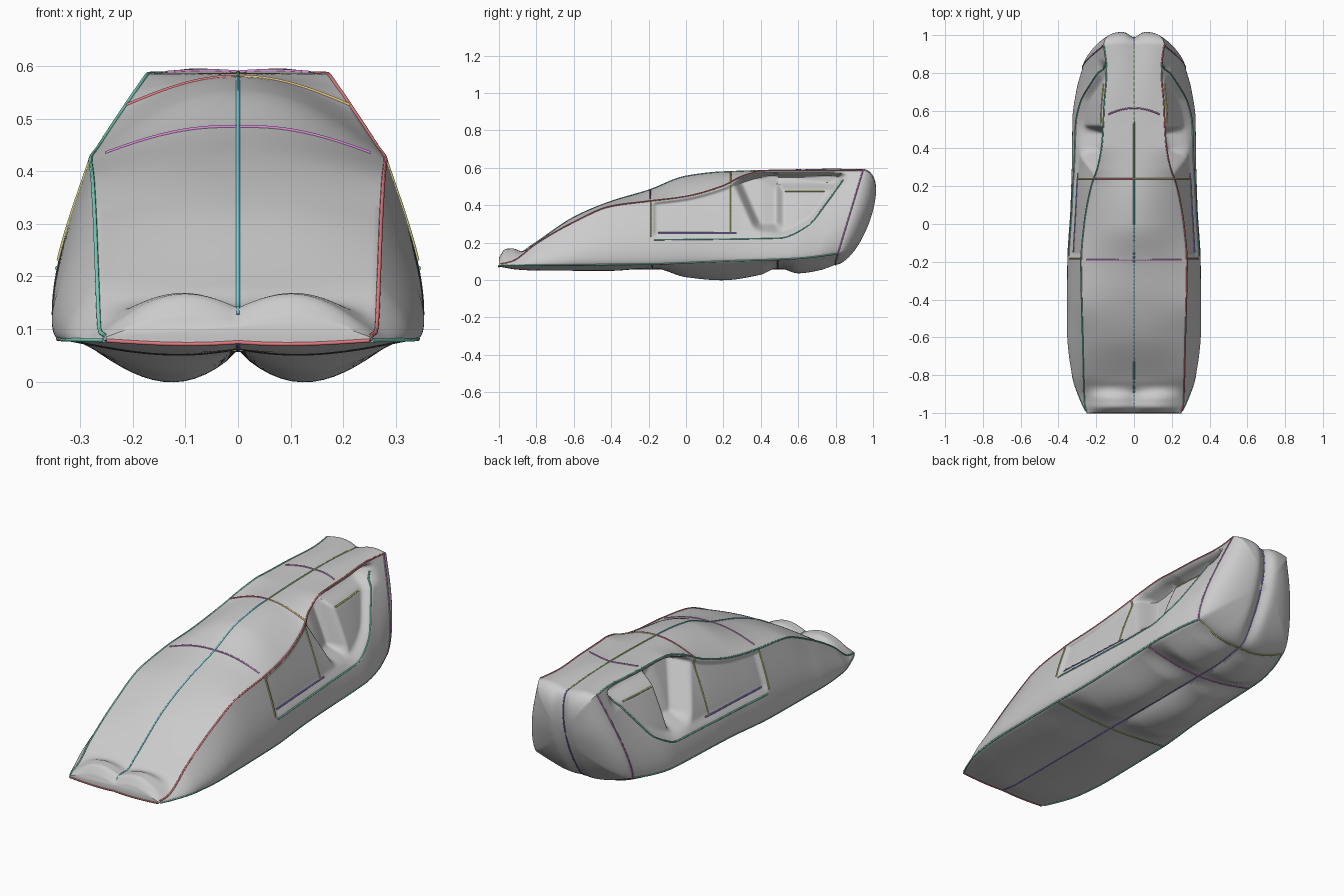
import bpy, bmesh, math
from mathutils import Vector

if "Cube" in bpy.data.objects:
    bpy.data.objects.remove(bpy.data.objects["Cube"])

# Smooth key interpolation and ramp helpers
def keys(*flat):
    xs, ys = flat[::2], flat[1::2]
    n = len(xs)
    d = [(ys[i + 1] - ys[i]) / (xs[i + 1] - xs[i]) for i in range(n - 1)]
    m = [d[0]] + [0 if a * b <= 0 else 2 * a * b / (a + b) for a, b in zip(d, d[1:])] + [d[-1]]
    def f(x):
        x = min(max(x, xs[0]), xs[-1])
        i = 0
        while i < n - 2 and x > xs[i + 1]:
            i += 1
        h = xs[i + 1] - xs[i]
        t = (x - xs[i]) / h
        return (ys[i] * (1 + 2 * t) * (1 - t) ** 2 + m[i] * h * t * (1 - t) ** 2
                + ys[i + 1] * t * t * (3 - 2 * t) + m[i + 1] * h * t * t * (t - 1))
    return f

def ramp(x, w):
    t = min(max(x / w + 0.5, 0), 1)
    return t * t * (3 - 2 * t)

# Body outlines along the length
sill_x = keys(-1, .25, -.95, .275, -.8, .325, -.6, .342, -.2, .34, .1, .325, .55, .322, .7, .30, .8, .265)
sill_z = keys(-1, .078, -.2, .085, .2, .10, .6, .115, .8, .14)
rail_x = keys(-1, .25, -.95, .262, -.6, .272, -.2, .28, 0, .264, .2, .227, .3, .193, .42, .17, .6, .158, .7, .145, .8, .16)
rail_z = keys(-1, .085, -.93, .10, -.8, .195, -.6, .31, -.4, .395, -.2, .422, 0, .448, .2, .505, .3, .555, .42, .585, .8, .586)
top_z = keys(-1, .105, -.96, .14, -.9, .14, -.83, .182, -.6, .335, -.4, .42, -.2, .48, 0, .555, .2, .578, .6, .588, .8, .572)
top_lobe = keys(-1, .02, -.97, .038, -.93, .038, -.85, 0, -.5, .005, .5, 0, .7, .012, .8, .016)
keel_z = keys(-1, .075, -.9, .062, .6, .06, .8, .085)
keel_lobe = keys(-1, .005, -.8, .018, -.4, .02, -.18, .005, 0, .058, .2, .078, .4, .05, .49, .01, .6, .045, .72, .04, .8, .02)
fender = keys(-.2, .235, .5, .245, .65, .31, .75, .43, .85, .57)

def inset(y, z, t):
    edge = ramp(.95 - t, .06)
    door = ramp(y + .17, .03) * ramp(z - fender(y), .05) * ramp(.84 - y, .05)
    lean = .27 + max(0, .53 - z) * .45
    intake = ramp(y - lean, .06) * ramp(.5 - y, .05) * ramp(z - .28, .06)
    slot = ramp(y - .42, .06) * ramp(.82 - y, .12) * ramp(z - .5, .06)
    return edge * (.016 * door + max(.09 * intake, .055 * slot)
                   + .02 * door * ramp(y - .45, .12))

# Half-section point: part 0 underside, 1 side, 2 roof
def P(u, part, t):
    xe, ze, xr, zr = sill_x(u), sill_z(u), rail_x(u), rail_z(u)
    if part == 0:
        x = xe * t
        z = keel_z(u) + (ze - keel_z(u)) * t - keel_lobe(u) * math.sin(math.pi * t ** .85)
    elif part == 1:
        x = xe + (xr - xe) * t + min(.028, .12 * (zr - ze)) * math.sin(math.pi * t ** .65)
        z = ze + (zr - ze) * t
    else:
        x = xr * (1 - t)
        z = zr + (top_z(u) - zr) * math.sin(math.pi / 2 * t) + top_lobe(u) * math.sin(math.pi * t)
    y = u + ramp(u - .65, .3) * max(0, z - .1) * .3
    if part == 1:
        x = max(.09, x - inset(y, z, t))
    return Vector((x, y, z))

# Rounded tail: shrink the last section towards an oval and push it backwards
def tail(p, k):
    c = Vector((0, .8 + .25 * .3, .35))
    d = p - c
    r = 1 / math.sqrt((d.x / .24) ** 2 + (d.z / .24) ** 2)
    oval = Vector((d.x * r, d.z * r * .3, d.z * r))
    q = c + oval.lerp(d, k ** 1.5) * k
    q.y += .112 * math.sqrt(max(0, 1 - k * k)) - .03 * (1 - k ** 6) * math.exp(-(q.x / .035) ** 2)
    q.y += .012 * (1 - k ** 6)
    return q

RING = ([(0, i / 16) for i in range(16)] + [(1, i / 64) for i in range(64)]
        + [(2, i / 18) for i in range(19)])

def section(u):
    half = [P(u, a, t) for a, t in RING]
    return half + [Vector((-p.x, p.y, p.z)) for p in half[-2:0:-1]]

# Main shell
N = 230
rings = [section(-1 + 1.8 * i / N) for i in range(N + 1)]
last = rings[-1]
for i in range(1, 24):
    k = math.cos(math.pi / 2 * i / 24)
    rings.append([tail(p, k) for p in last])
bm = bmesh.new()
vs = [[bm.verts.new(p) for p in r] for r in rings]
n = len(last)
for a, b in zip(vs, vs[1:]):
    for j in range(n):
        bm.faces.new((a[j], a[(j + 1) % n], b[(j + 1) % n], b[j]))
bm.faces.new(vs[0])
bm.faces.new(vs[-1])
bmesh.ops.recalc_face_normals(bm, faces=bm.faces)
me = bpy.data.meshes.new("body_shell")
bm.to_mesh(me)
bm.free()
body = bpy.data.objects.new("body_shell", me)
bpy.context.collection.objects.link(body)
bpy.context.view_layer.objects.active = body
body.select_set(True)
bpy.ops.object.shade_smooth_by_angle(angle=math.radians(50))

# Coloured guide lines lying on the surface
COL = dict(red=(.75, .2, .22), teal=(.2, .65, .52), cyan=(.2, .68, .75), green=(.35, .6, .2),
           indigo=(.25, .2, .65), magenta=(.65, .25, .65), olive=(.62, .62, .2), gold=(.75, .55, .2))
mats = {}
for name, c in COL.items():
    mats[name] = bpy.data.materials.new(name)
    mats[name].diffuse_color = (*c, 1)

def line(name, pts, col, sign=1):
    cu = bpy.data.curves.new(name, 'CURVE')
    cu.dimensions = '3D'
    cu.bevel_depth = .004
    cu.bevel_resolution = 1
    cu.use_fill_caps = True
    sp = cu.splines.new('POLY')
    sp.points.add(len(pts) - 1)
    for s, p in zip(sp.points, pts):
        s.co = (p.x * sign, p.y, p.z, 1)
    cu.materials.append(mats[col])
    bpy.context.collection.objects.link(bpy.data.objects.new(name, cu))

def span(a, b, n=30):
    return [a + (b - a) * i / n for i in range(n + 1)]

def side_at(y, z):
    u = y
    for _ in range(12):
        u = y - ramp(u - .65, .3) * max(0, z - .1) * .3
    t = (z - sill_z(u)) / (rail_z(u) - sill_z(u))
    return P(u, 1, min(max(t, 0), 1))

for s, tag in ((1, "right"), (-1, "left")):
    line("roof_rail_" + tag, [P(u, 2, 0) for u in span(-.99, .8, 60)], 'red' if s > 0 else 'teal', s)
    line("sill_line_" + tag, [P(u, 0, 1) for u in span(-.99, .8, 40)], 'teal', s)
    line("fender_line_" + tag, [side_at(u, fender(u) - .02) for u in span(-.17, .84, 50)], 'teal', s)
    line("door_base_line_" + tag, [side_at(u, .252) for u in span(-.15, .27)], 'indigo', s)
    line("door_front_line_" + tag, [side_at(-.185, z) for z in span(.23, .42)], 'olive', s)
    line("door_rear_line_" + tag, [side_at(.24, z) for z in span(.25, .52)], 'olive', s)
    line("intake_top_line_" + tag, [side_at(u, .475) for u in span(.53, .74)], 'olive', s)
    line("tail_edge_line_" + tag, [P(.8, 1, t) for t in span(0, 1)], 'magenta', s)
    line("windscreen_base_line_" + tag, [P(-.19, 2, t) for t in span(.1, 1)], 'magenta', s)
    line("windscreen_top_line_" + tag, [P(.24, 2, t) for t in span(0, 1)], 'gold' if s > 0 else 'red', s)
    line("rear_deck_line_" + tag, [P(.585 - .03 * (1 - t) ** 2, 2, t) for t in span(.15, 1)], 'magenta', s)
    line("nose_line_" + tag, [P(-1, 0, t) for t in span(0, 1)], 'red', s)
    for u, c in ((-.18, 'green'), (.49, 'magenta'), (.8, 'olive')):
        line("underside_cross_line_" + tag, [P(u, 0, t) for t in span(0, 1)], c, s)
line("bonnet_centre_line", [P(u, 2, 1) for u in span(-.98, .24, 60)], 'cyan')
line("roof_centre_line", [P(u, 2, 1) for u in span(.24, .8)], 'green')
line("keel_centre_line", [P(u, 0, 0) for u in span(-.99, .8, 40)], 'indigo')
ks = [math.cos(math.pi / 2 * i / 24) for i in range(24)]
line("tail_centre_line", [tail(P(.8, 0, 0), k) for k in ks]
     + [tail(P(.8, 2, 1), k) for k in reversed(ks)], 'indigo')

for m in bpy.data.materials:
    if m.users and not m.is_grease_pencil:
        m.use_nodes = True
        m.node_tree.nodes["Principled BSDF"].inputs["Base Color"].default_value = m.diffuse_color
